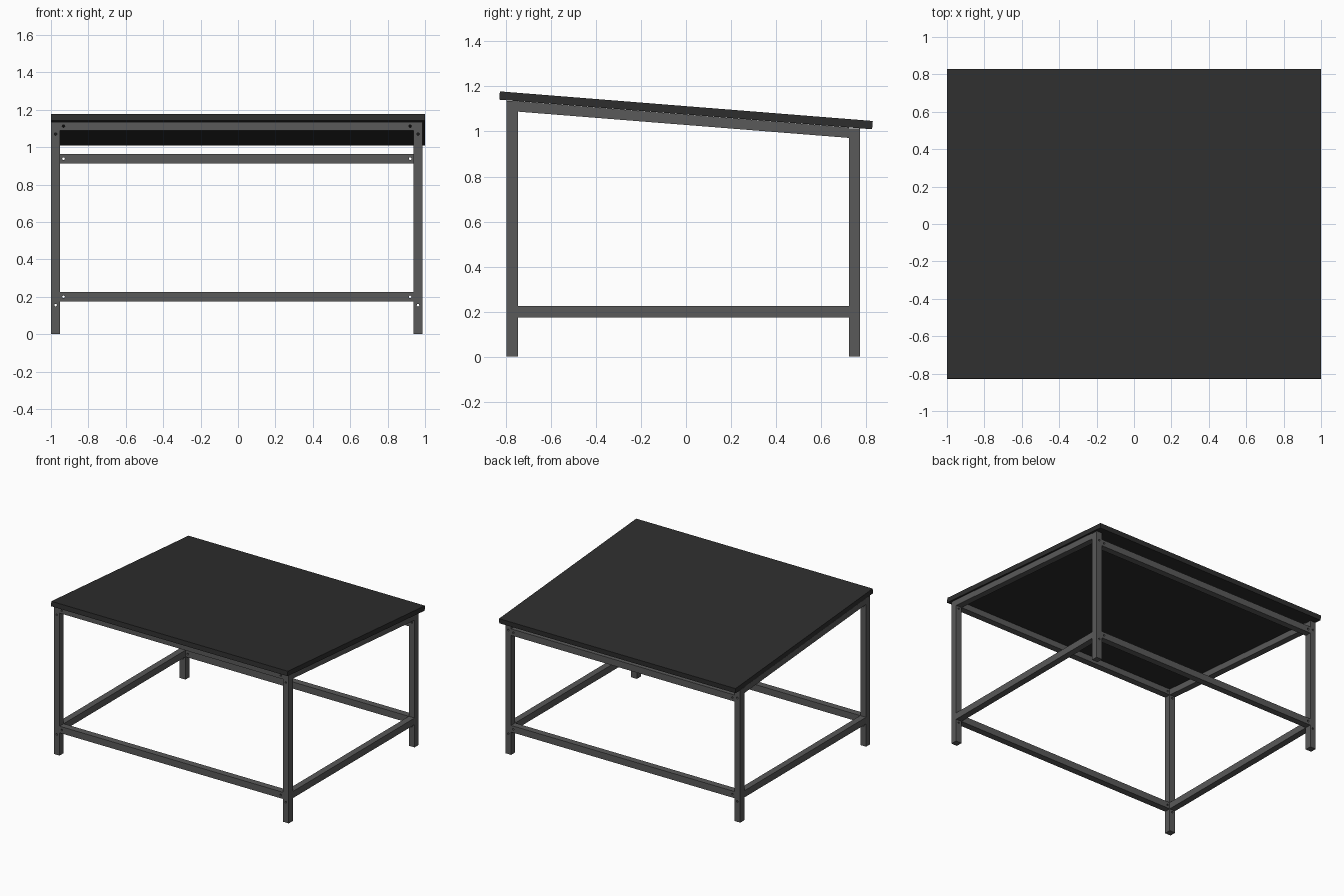
import bpy, bmesh, math
from mathutils import Matrix, Vector

if "Cube" in bpy.data.objects:
    bpy.data.objects.remove(bpy.data.objects["Cube"])

SLOPE = math.atan(0.0793)
L0, L1, R0, R1 = -1.0, -0.951, 0.938, 0.987      # leg edges in x
F0, F1, B0, B1 = -0.797, -0.747, 0.724, 0.773    # leg edges in y


def material(name, value):
    m = bpy.data.materials.new(name)
    m.diffuse_color = (value, value, value, 1)
    m.use_nodes = True
    m.node_tree.nodes["Principled BSDF"].inputs["Base Color"].default_value = m.diffuse_color
    return m


frame_mat = material("dark_grey_frame", 0.1)
top_mat = material("black_top", 0.027)


def add_object(name, bm, mat=None):
    bmesh.ops.recalc_face_normals(bm, faces=bm.faces)
    me = bpy.data.meshes.new(name)
    bm.to_mesh(me)
    bm.free()
    ob = bpy.data.objects.new(name, me)
    bpy.context.collection.objects.link(ob)
    if mat:
        me.materials.append(mat)
    return ob


def box(name, x, y, z, mat=frame_mat, holes=()):
    """Box from ranges, with optional screw holes (x, z) running along y."""
    size = Vector((x[1] - x[0], y[1] - y[0], z[1] - z[0]))
    mid = Vector((sum(x) / 2, sum(y) / 2, sum(z) / 2))
    bm = bmesh.new()
    bmesh.ops.create_cube(bm, size=1, matrix=Matrix.Translation(mid) @ Matrix.Diagonal(size.to_4d()))
    ob = add_object(name, bm, mat)
    if holes:
        cb = bmesh.new()
        for hx, hz in holes:
            bmesh.ops.create_cone(cb, cap_ends=True, segments=16, radius1=0.007, radius2=0.007, depth=0.1,
                                  matrix=Matrix.Translation((hx, mid.y, hz)) @ Matrix.Rotation(math.pi / 2, 4, 'X'))
        cutter = add_object(name + "_hole_cutter", cb)
        cutter.hide_render = True
        cutter.hide_set(True)
        mod = ob.modifiers.new("holes", 'BOOLEAN')
        mod.operation, mod.solver, mod.object = 'DIFFERENCE', 'EXACT', cutter
        # bake the holes and drop the cutter
        bpy.context.view_layer.update()
        me = bpy.data.meshes.new_from_object(ob.evaluated_get(bpy.context.evaluated_depsgraph_get()))
        ob.modifiers.clear()
        ob.data = me
        bpy.data.objects.remove(cutter)
    return ob


# sloping table top
top = box("table_top", (-1, 1), (-0.831, 0.831), (-0.0185, 0.0185), top_mat)
top.location.z = 1.094
top.rotation_euler.x = -SLOPE

# legs: tall at the front, short at the back
for side, x in (("left", (L0, L1)), ("right", (R0, R1))):
    hx = sum(x) / 2
    box(f"front_{side}_leg", x, (F0, F1), (0, 1.135), holes=[(hx, 0.155), (hx, 1.07)])
    box(f"back_{side}_leg", x, (B0, B1), (0, 1.013), holes=[(hx, 0.155), (hx, 0.947)])

    # side rails: level below, sheared to the slope above
    box(f"lower_{side}_rail", x, (F1, B0), (0.174, 0.225))
    rail = box(f"upper_{side}_rail", x, (F1, B0), (0, 0.046))
    for v in rail.data.vertices:
        v.co.z += 1.029 - math.tan(SLOPE) * v.co.y

# cross rails
for name, y, z in (("front_lower_rail", (F0, F1), (0.174, 0.225)),
                   ("back_lower_rail", (B0, B1), (0.174, 0.225)),
                   ("front_upper_rail", (F0, F1), (1.089, 1.135)),
                   ("back_upper_rail", (B0, B1), (0.913, 0.963))):
    hz = sum(z) / 2
    box(name, (L1, R0), y, z, holes=[(L1 + 0.018, hz), (R0 - 0.018, hz)])
